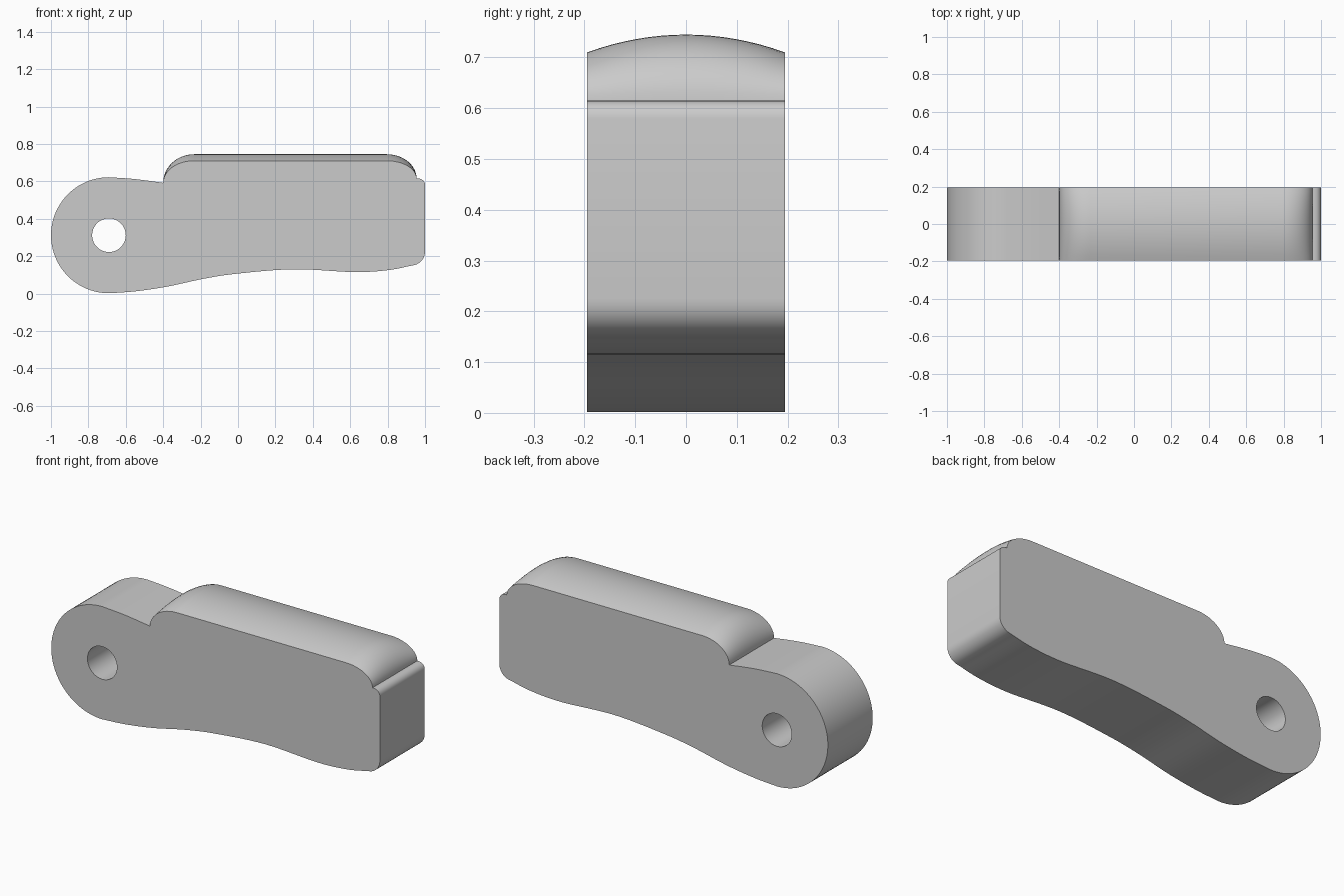
import bpy, bmesh
from math import sin, cos, pi, radians
from mathutils import Vector
from mathutils.geometry import interpolate_bezier

if "Cube" in bpy.data.objects:
    bpy.data.objects.remove(bpy.data.objects["Cube"])

HALF = 0.195          # half thickness of the lever
PIVOT = (-0.69, 0.312)

grey = bpy.data.materials.new("plain_grey")
grey.use_nodes = True
colour = (0.6, 0.6, 0.6, 1)
grey.diffuse_color = colour
grey.node_tree.nodes["Principled BSDF"].inputs["Base Color"].default_value = colour


def arc(cx, cz, rx, rz, start, end, n):
    angles = [radians(start + (end - start) * i / n) for i in range(n + 1)]
    return [(cx + rx * cos(a), cz + rz * sin(a)) for a in angles]


def smooth_path(points, n=8):
    """Smooth curve through points, ends included."""
    p = [Vector((x, z, 0)) for x, z in points]
    t = [(p[min(i + 1, len(p) - 1)] - p[max(i - 1, 0)]) / 6 for i in range(len(p))]
    out = []
    for i in range(len(p) - 1):
        out += interpolate_bezier(p[i], p[i] + t[i], p[i + 1] - t[i + 1], p[i + 1], n)[:-1]
    return [(v.x, v.y) for v in out + [p[-1]]]


def finish(name, bm):
    bmesh.ops.remove_doubles(bm, verts=bm.verts, dist=0.0005)
    bmesh.ops.recalc_face_normals(bm, faces=bm.faces)
    mesh = bpy.data.meshes.new(name)
    bm.to_mesh(mesh)
    bm.free()
    mesh.materials.append(grey)
    obj = bpy.data.objects.new(name, mesh)
    bpy.context.collection.objects.link(obj)
    return obj


def loft(name, sections):
    """Solid through (y, outline) sections, capped at both ends."""
    bm = bmesh.new()
    rings = [[bm.verts.new((x, y, z)) for x, z in pts] for y, pts in sections]
    for a, b in zip(rings, rings[1:]):
        for i in range(len(a)):
            j = (i + 1) % len(a)
            bm.faces.new((a[i], a[j], b[j], b[i]))
    bm.faces.new(rings[0])
    bm.faces.new(rings[-1])
    return finish(name, bm)


def smooth(obj, angle):
    bpy.ops.object.select_all(action='DESELECT')
    obj.select_set(True)
    bpy.context.view_layer.objects.active = obj
    bpy.ops.object.shade_smooth_by_angle(angle=radians(angle))


# Lever body: round pivot end, wavy underside, rounded square tip
outline = arc(*PIVOT, 0.31, 0.31, 90, 270, 40)
outline += smooth_path([(-0.69, 0.002), (-0.55, 0.012), (-0.38, 0.037), (-0.18, 0.08),
                        (0.0, 0.107), (0.3, 0.13), (0.62, 0.115), (0.8, 0.125),
                        (0.92, 0.148)])[1:]
outline += arc(0.925, 0.225, 0.075, 0.075, -75, 0, 8)
outline += arc(0.965, 0.58, 0.035, 0.035, 0, 90, 6)
outline += [(0.95, 0.615), (-0.4, 0.592)]
outline += smooth_path([(-0.4, 0.592), (-0.55, 0.612), (-0.69, 0.622)])[1:-1]
body = loft("lever_body", [(-HALF, outline), (HALF, outline)])

# Pivot hole
hole = loft("pivot_hole_cutter", [(y, arc(*PIVOT, 0.09, 0.09, 0, 350, 35)) for y in (-0.3, 0.3)])
hole.hide_render = True
cut = body.modifiers.new("pivot_hole", 'BOOLEAN')
cut.object = hole
cut.operation = 'DIFFERENCE'
cut.solver = 'EXACT'
bpy.context.view_layer.objects.active = body
bpy.ops.object.modifier_apply(modifier=cut.name)
bpy.data.objects.remove(hole)
smooth(body, 35)

# Crowned pad on top, rounded at both ends
sections = []
for i in range(17):
    y = HALF * (i / 8 - 1)
    top = 0.745 - 0.035 * (y / HALF) ** 2
    pad = [(-0.4, 0.592), (0.955, 0.615)]
    pad += arc(0.795, 0.615, 0.16, top - 0.615, 0, 90, 12)[1:]
    pad += arc(-0.235, 0.592, 0.165, top - 0.592, 90, 180, 12)[:-1]
    sections.append((y, pad))
pad = loft("crowned_pad", sections)
smooth(pad, 40)
